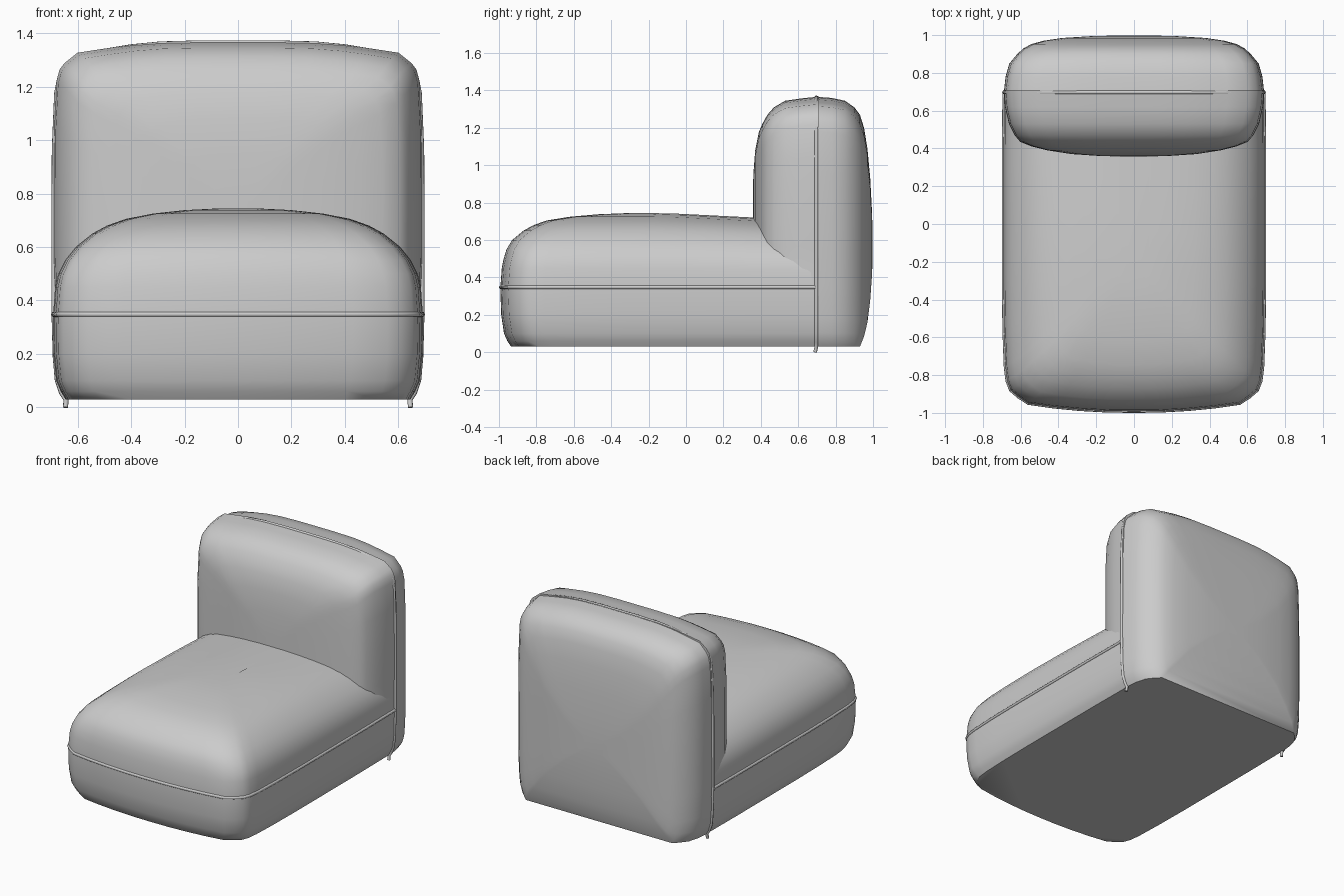
import bpy, bmesh
from mathutils import Vector

if "Cube" in bpy.data.objects:
    bpy.data.objects.remove(bpy.data.objects["Cube"])


def mirror_outline(half):
    """Half outline (x, v) from the right base to the centre, mirrored to the left."""
    return half + [(-x, v) for x, v in reversed(half[:-1])]


def finish(obj, angle=0.9):
    bpy.context.view_layer.objects.active = obj
    bpy.ops.object.select_all(action='DESELECT')
    obj.select_set(True)
    bpy.ops.object.shade_smooth_by_angle(angle=angle)


def cushion(name, outline, rings, place):
    """Loft one outline through rings of (level, half width, start, end)."""
    bm = bmesh.new()
    loops = []
    for k, w, a, e in rings:
        loops.append([bm.verts.new(place(x * w, a + (e - a) * v, k)) for x, v in outline])
    n = len(outline)
    for lo, hi in zip(loops, loops[1:]):
        for i in range(n):
            j = (i + 1) % n
            bm.faces.new((lo[i], lo[j], hi[j], hi[i]))
    bm.faces.new(loops[0][::-1])
    bm.faces.new(loops[-1])
    bmesh.ops.recalc_face_normals(bm, faces=bm.faces)
    mesh = bpy.data.meshes.new(name)
    bm.to_mesh(mesh)
    bm.free()
    obj = bpy.data.objects.new(name, mesh)
    bpy.context.collection.objects.link(obj)
    finish(obj)
    return obj


def piping(name, points, radius):
    curve = bpy.data.curves.new(name, 'CURVE')
    curve.dimensions = '3D'
    curve.bevel_depth = radius
    curve.bevel_resolution = 2
    curve.use_fill_caps = True
    spline = curve.splines.new('POLY')
    spline.points.add(len(points) - 1)
    for p, co in zip(spline.points, points):
        p.co = (*co, 1)
    obj = bpy.data.objects.new(name, curve)
    bpy.context.collection.objects.link(obj)
    return obj


# Seat: plan outline lofted upwards, straight at the back and bowed at the front
seat_outline = mirror_outline([
    (0.995, 0), (1, 0.2), (1, 0.4), (1, 0.6), (0.995, 0.75), (0.985, 0.86), (0.972, 0.905),
    (0.945, 0.934), (0.885, 0.955), (0.81, 0.975), (0.62, 0.986), (0.42, 0.994),
    (0.2, 0.999), (0, 1)])
seat_rings = [
    (0.03, 0.645, 0.70, -0.935), (0.06, 0.663, 0.70, -0.955), (0.10, 0.68, 0.70, -0.973),
    (0.20, 0.69, 0.70, -0.988), (0.34, 0.692, 0.70, -0.993), (0.45, 0.684, 0.70, -0.985),
    (0.50, 0.672, 0.70, -0.975), (0.55, 0.647, 0.70, -0.96), (0.60, 0.607, 0.70, -0.93),
    (0.65, 0.545, 0.70, -0.87), (0.68, 0.49, 0.70, -0.815), (0.705, 0.42, 0.70, -0.745),
    (0.725, 0.32, 0.70, -0.62), (0.738, 0.20, 0.70, -0.47), (0.744, 0.08, 0.70, -0.32)]


def place_seat(x, y, z):
    dip = 0.02 * max(0, z - 0.34) / 0.4 * max(0, y + 0.1) / 0.4
    return Vector((x, y, z - dip))


cushion("seat_cushion", seat_outline, seat_rings, place_seat)

# Backrest: front outline lofted along y, in a rear shell and a front pad
back_outline = mirror_outline([
    (0.935, 0), (0.96, 0.02), (0.982, 0.055), (0.993, 0.12), (1, 0.25), (1, 0.5), (0.998, 0.7),
    (0.985, 0.86), (0.968, 0.902), (0.942, 0.925), (0.87, 0.962), (0.72, 0.977),
    (0.58, 0.989), (0.42, 0.997), (0.2, 1), (0, 1)])
rear_rings = [
    (0.69, 0.69, 0.03, 1.367), (0.78, 0.68, 0.03, 1.36), (0.85, 0.66, 0.03, 1.345),
    (0.90, 0.618, 0.03, 1.31), (0.93, 0.585, 0.03, 1.27), (0.952, 0.545, 0.085, 1.20),
    (0.97, 0.48, 0.16, 1.09), (0.985, 0.38, 0.28, 0.93), (0.995, 0.22, 0.42, 0.74),
    (0.998, 0.08, 0.52, 0.62)]
pad_outline = [(x if v > 0.1 else (1 if x > 0 else -1), v) for x, v in back_outline]
pad_rings = [
    (0.71, 0.69, 0.3, 1.367), (0.62, 0.683, 0.3, 1.358), (0.53, 0.662, 0.3, 1.345),
    (0.47, 0.632, 0.3, 1.31), (0.435, 0.603, 0.3, 1.27), (0.41, 0.54, 0.3, 1.225),
    (0.39, 0.46, 0.3, 1.18), (0.37, 0.33, 0.3, 1.08), (0.36, 0.18, 0.3, 0.95),
    (0.357, 0.06, 0.3, 0.8)]


def place_back(x, z, y):
    return Vector((x, y, z))


cushion("backrest_shell", back_outline, rear_rings, place_back)
cushion("backrest_pad", pad_outline, pad_rings, place_back)

# Piping along the seams; the backrest piping ends just below the cushions
piping("seat_piping",
       [(x * 0.69, 0.70 - 1.69 * v, 0.348) for x, v in seat_outline], 0.01)
seam = [(x * 0.688, 0.697, 0.03 + 1.333 * v) for x, v in back_outline]
piping("backrest_piping",
       [(0.645, 0.69, 0.0)] + seam + [(-0.645, 0.69, 0.0)], 0.01)
